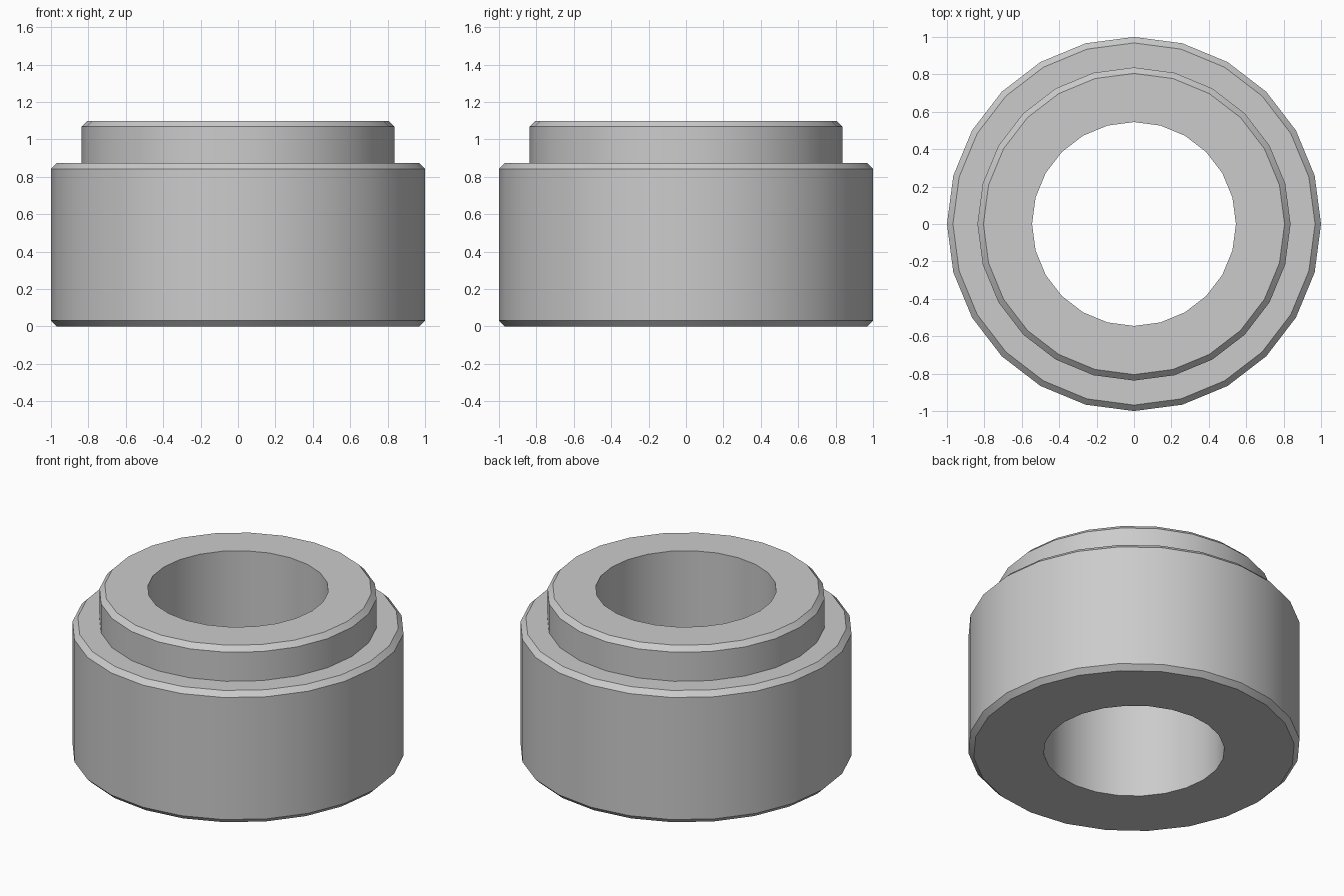
import bpy, bmesh, math

cube = bpy.data.objects.get("Cube")
if cube:
    bpy.data.objects.remove(cube, do_unlink=True)

SIDES = 24

# Single grey material
grey = bpy.data.materials.new("light grey")
grey.use_nodes = True
colour = (0.6, 0.6, 0.6, 1.0)
grey.diffuse_color = colour
grey.node_tree.nodes["Principled BSDF"].inputs["Base Color"].default_value = colour

# Cross-section (radius, height): bore, chamfered body, stepped chamfered collar
profile = [
    (0.545, 0.0), (0.968, 0.0), (1.0, 0.032), (1.0, 0.843), (0.968, 0.875),
    (0.837, 0.875), (0.837, 1.068), (0.805, 1.1), (0.545, 1.1),
]

# Revolve the closed profile around z
bm = bmesh.new()
rings = []
for i in range(SIDES):
    a = 2 * math.pi * i / SIDES
    rings.append([bm.verts.new((r * math.cos(a), r * math.sin(a), z)) for r, z in profile])
for i in range(SIDES):
    here, after = rings[i], rings[(i + 1) % SIDES]
    for j in range(len(profile)):
        k = (j + 1) % len(profile)
        bm.faces.new((here[j], after[j], after[k], here[k]))
bmesh.ops.recalc_face_normals(bm, faces=bm.faces)

mesh = bpy.data.meshes.new("stepped_bushing")
bm.to_mesh(mesh)
bm.free()
mesh.materials.append(grey)
bushing = bpy.data.objects.new("stepped_bushing", mesh)
bpy.context.collection.objects.link(bushing)

# Smooth round walls, crisp chamfers
bpy.ops.object.select_all(action="DESELECT")
bushing.select_set(True)
bpy.context.view_layer.objects.active = bushing
bpy.ops.object.shade_smooth_by_angle(angle=math.radians(30))
